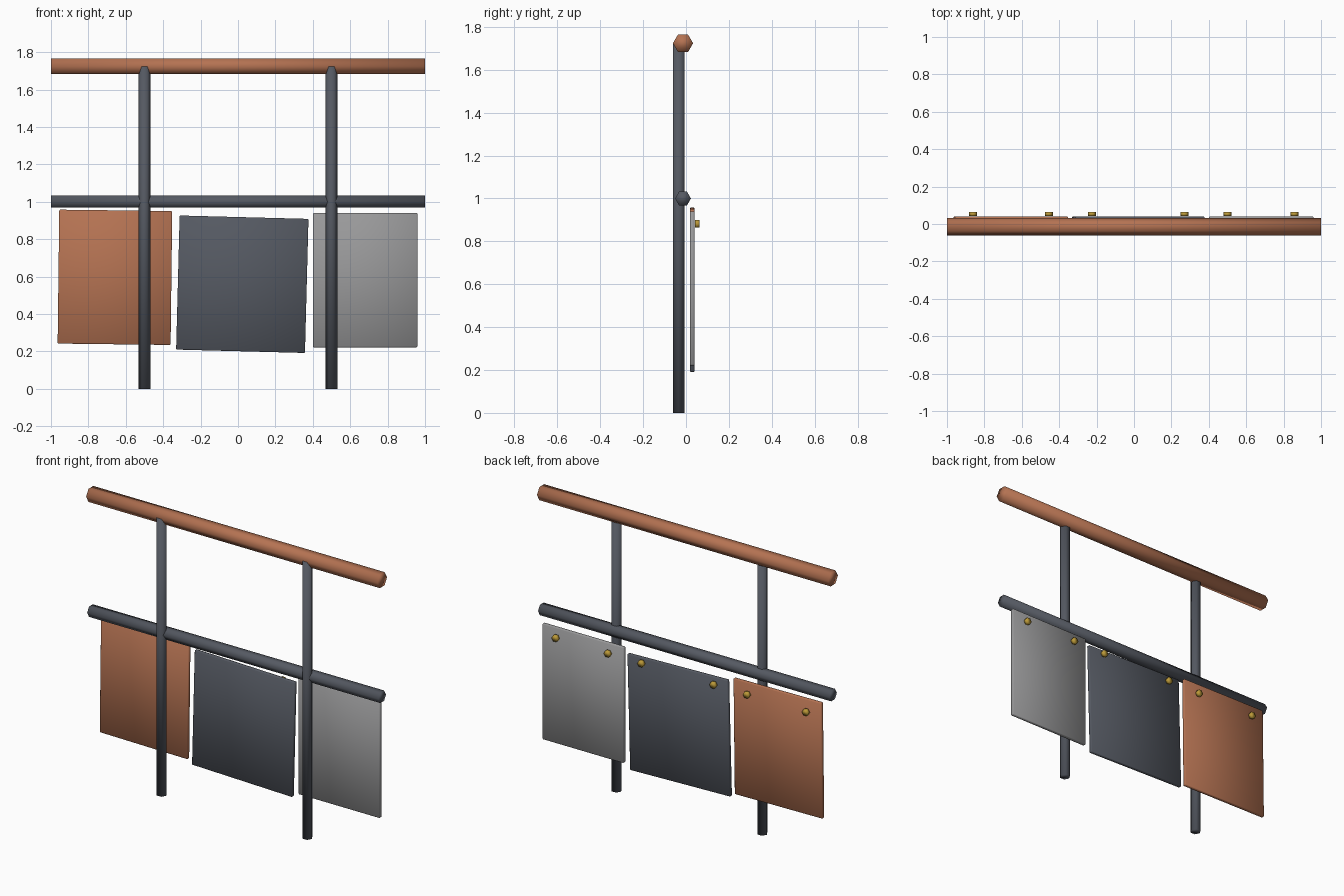
import bpy
from math import radians, pi

cube = bpy.data.objects.get("Cube")
if cube:
    bpy.data.objects.remove(cube, do_unlink=True)


def material(name, rgb):
    mat = bpy.data.materials.new(name)
    mat.use_nodes = True
    mat.diffuse_color = (*rgb, 1)
    mat.node_tree.nodes["Principled BSDF"].inputs["Base Color"].default_value = (*rgb, 1)
    return mat


rust = material("copper_brown", (0.46, 0.17, 0.085))
steel = material("dark_steel", (0.09, 0.1, 0.122))
grey = material("pale_grey", (0.32, 0.32, 0.325))
brass = material("brass", (0.5, 0.32, 0.04))


def finish(name, mat):
    obj = bpy.context.object
    obj.name = obj.data.name = name
    obj.data.materials.append(mat)
    bpy.ops.object.shade_smooth()
    return obj


def hex_bar(name, mat, radius, length, loc, axis):
    """Six-sided bar along x, y or z."""
    # Corners point along y for x bars, and along x for y and z bars
    rot = {"x": (0, pi / 2, 0), "y": (pi / 2, pi / 6, 0), "z": (0, 0, pi / 6)}[axis]
    if axis == "y":
        rot = (pi / 2, 0, 0)
    bpy.ops.mesh.primitive_cylinder_add(vertices=6, radius=radius, depth=length, location=loc)
    obj = finish(name, mat)
    # The primitive starts with a corner on its local y axis
    if axis != "x":
        for v in obj.data.vertices:
            v.co.x, v.co.y = v.co.y, -v.co.x
    if axis != "z":
        obj.rotation_euler = rot
    return obj


def panel(name, mat, x, z, width, height, tilt):
    """Thin board with small chamfers, hung slightly askew."""
    bpy.ops.mesh.primitive_cube_add(size=1, location=(x, 0.029, z))
    obj = finish(name, mat)
    for v in obj.data.vertices:
        v.co.x *= width
        v.co.y *= 0.022
        v.co.z *= height
    obj.rotation_euler.y = radians(tilt)
    bevel = obj.modifiers.new("chamfer", "BEVEL")
    bevel.width = 0.004
    bevel.segments = 1


# Rails
hex_bar("top_rail", rust, 0.047, 2, (0, -0.014, 1.724), "x")
hex_bar("middle_rail", steel, 0.037, 2, (0, -0.014, 1.0), "x")

# Posts
for side, x in (("right", -0.5), ("left", 0.5)):
    hex_bar(side + "_post", steel, 0.031, 1.724, (x, -0.034, 0.862), "z")

# Hanging panels
panel("right_panel", rust, -0.658, 0.596, 0.604, 0.716, 0.7)
panel("middle_panel", steel, 0.023, 0.559, 0.689, 0.717, 1.5)
panel("left_panel", grey, 0.680, 0.581, 0.558, 0.718, 0)

# Bolts on the back of the panels
for i, x in enumerate((-0.86, -0.455, -0.225, 0.27, 0.5, 0.858)):
    hex_bar(f"bolt_{i + 1}", brass, 0.021, 0.02, (x, 0.053, 0.882), "y")
